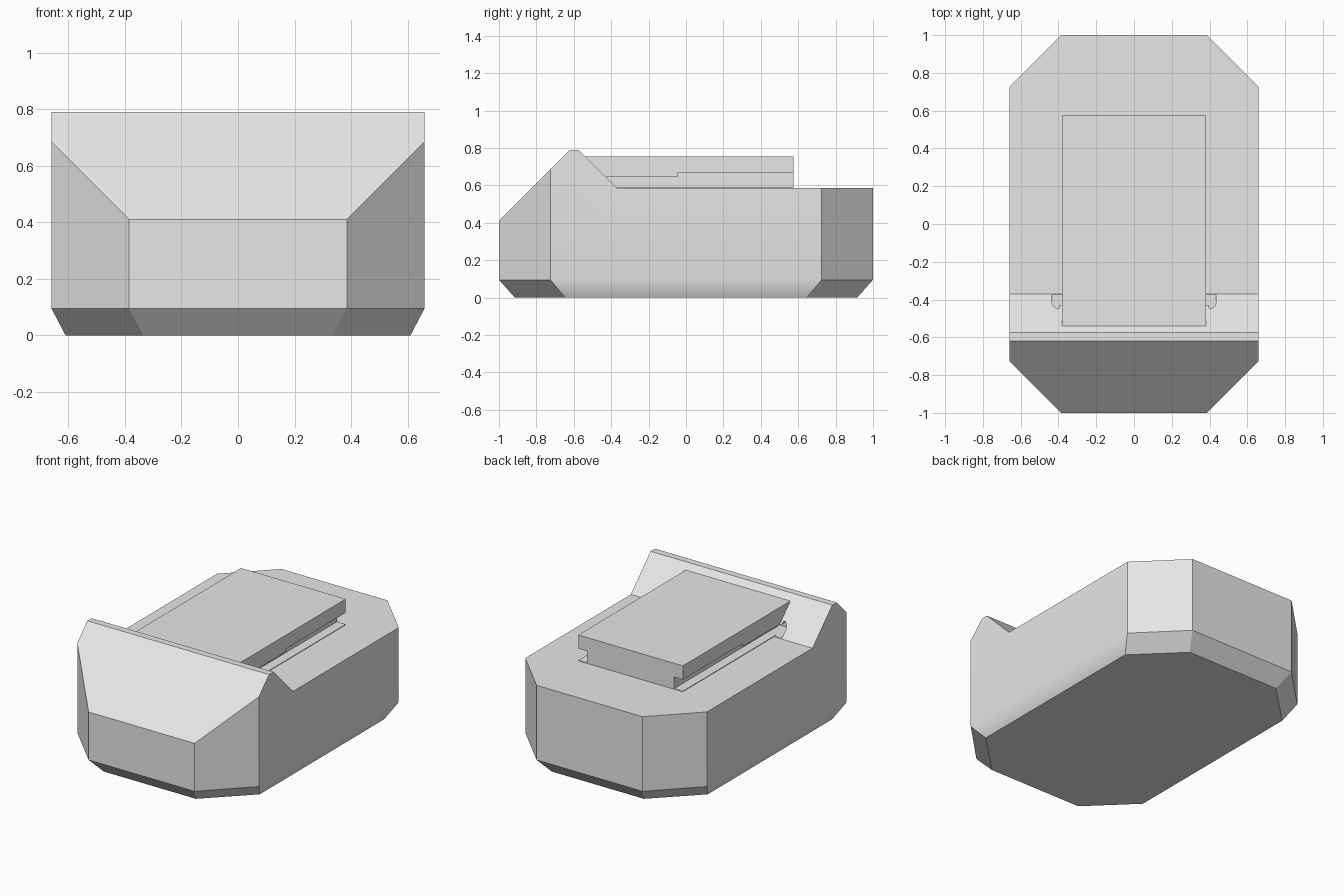
import bpy
import bmesh
import math

cube = bpy.data.objects.get("Cube")
if cube:
    bpy.data.objects.remove(cube, do_unlink=True)

GREY = (0.8, 0.8, 0.8, 1)
mat = bpy.data.materials.new("plain grey")
mat.use_nodes = True
mat.diffuse_color = GREY
mat.node_tree.nodes["Principled BSDF"].inputs["Base Color"].default_value = GREY


def finish(name, bm):
    bmesh.ops.recalc_face_normals(bm, faces=bm.faces)
    mesh = bpy.data.meshes.new(name)
    bm.to_mesh(mesh)
    bm.free()
    mesh.materials.append(mat)
    obj = bpy.data.objects.new(name, mesh)
    bpy.context.collection.objects.link(obj)
    return obj


def loft(name, rings):
    """Closed solid through matching rings of points."""
    bm = bmesh.new()
    rows = [[bm.verts.new(p) for p in ring] for ring in rings]
    count = len(rows[0])
    for low, high in zip(rows, rows[1:]):
        for i in range(count):
            j = (i + 1) % count
            bm.faces.new((low[i], low[j], high[j], high[i]))
    bm.faces.new(rows[0][::-1])
    bm.faces.new(rows[-1])
    return finish(name, bm)


def side_prism(name, profile, half_width):
    """Extrude a (y, z) profile across x."""
    return loft(name, [[(x, y, z) for y, z in profile]
                       for x in (-half_width, half_width)])


def octagon(hx, hy, cx, cy, z):
    """Cut-corner rectangle; cx and cy are where the corners begin."""
    quarter = [(hx, cy), (cx, hy)]
    half = quarter + [(-x, y) for x, y in quarter[::-1]]
    return [(x, y, z) for x, y in half + [(-x, -y) for x, y in half]]


def cut(target, tool, operation):
    mod = target.modifiers.new("cut", 'BOOLEAN')
    mod.operation = operation
    mod.solver = 'EXACT'
    mod.object = tool
    bpy.context.view_layer.objects.active = target
    bpy.ops.object.modifier_apply(modifier=mod.name)
    bpy.data.objects.remove(tool, do_unlink=True)


# Body: cut-corner block with a bevelled foot
body = loft("body", [octagon(0.61, 0.915, 0.335, 0.645, 0),
                     octagon(0.66, 1, 0.385, 0.725, 0.095),
                     octagon(0.66, 1, 0.385, 0.725, 1)])

# Sloped nose, ridge, ramp and flat deck
outline = [(-1.2, -0.2), (-1.2, 0.21), (-0.62, 0.79), (-0.575, 0.79),
           (-0.37, 0.585), (1.2, 0.585), (1.2, -0.2)]
cut(body, side_prism("outline_cutter", outline, 1), 'INTERSECT')

# Rounded slots in the ramp on both sides of the rail
slot = [(0.3, 0.588), (0.435, 0.588), (0.435, 0.63), (0.427, 0.65),
        (0.405, 0.665), (0.395, 0.66), (0.395, 0.645), (0.3, 0.645)]
for side in (-1, 1):
    tool = loft("slot_cutter", [[(side * x, y, z) for x, z in slot]
                                for y in (-0.52, -0.3)])
    cut(body, tool, 'DIFFERENCE')

# Smooth the shallow side bevel, keep the other edges crisp
bpy.ops.object.select_all(action='DESELECT')
body.select_set(True)
bpy.context.view_layer.objects.active = body
bpy.ops.object.shade_smooth_by_angle(angle=math.radians(30))
weighted = body.modifiers.new("weighted_normals", 'WEIGHTED_NORMAL')
weighted.keep_sharp = True

# Sliding plate, thicker toward the ramp
plate = [(-0.54, 0.755), (0.575, 0.755), (0.575, 0.665),
         (-0.045, 0.665), (-0.045, 0.645), (-0.54, 0.645)]
side_prism("top_plate", plate, 0.38)


def bar(name, front, bottom, top, half_width):
    side_prism(name, [(front, bottom), (0.575, bottom),
                      (0.575, top), (front, top)], half_width)


# Narrow rail under the plate and the thin sheet it stands on
bar("rail", -0.5, 0.58, 0.665, 0.317)
bar("base_sheet", -0.4, 0.582, 0.589, 0.38)
